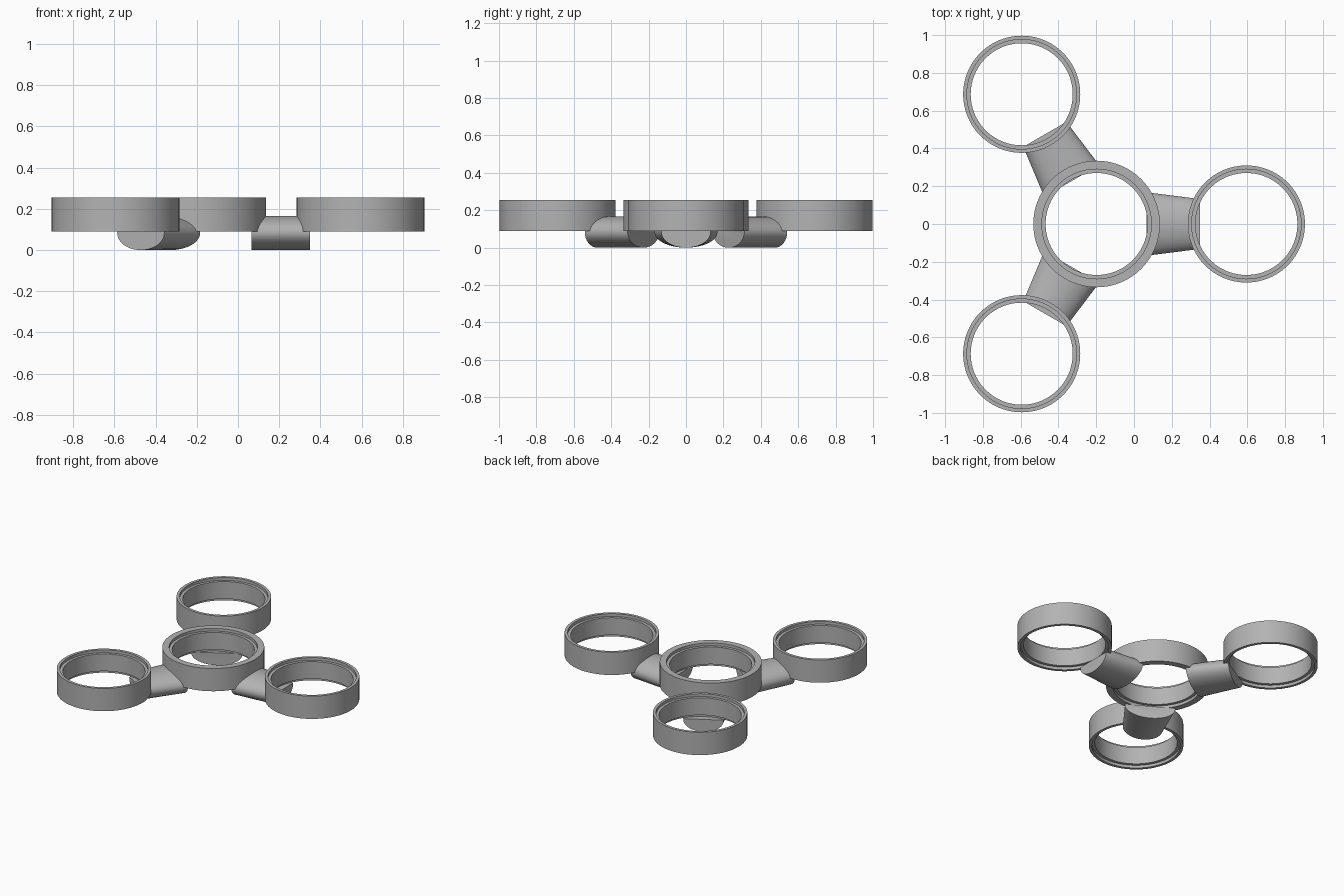
import bpy, bmesh
from math import cos, sin, pi, radians

cube = bpy.data.objects.get("Cube")
if cube:
    bpy.data.objects.remove(cube, do_unlink=True)

HUB_X, REACH = -0.198, 0.793       # hub position, hub to outer ring distance
Z0, Z1, STEP = 0.09, 0.255, 0.02   # ring bottom, ring top, seat depth
BORE, SEAT = 0.27, 0.29            # inner radii
SEG = 96

grey = bpy.data.materials.new("plain grey")
grey.use_nodes = True
colour = (0.45, 0.45, 0.45, 1)
grey.diffuse_color = colour
grey.node_tree.nodes["Principled BSDF"].inputs["Base Color"].default_value = colour


def sweep(name, sections, closed):
    """Skin a list of point loops into a mesh, joined end to end or capped."""
    bm = bmesh.new()
    loops = [[bm.verts.new(p) for p in s] for s in sections]
    n = len(loops[0])
    pairs = list(zip(loops, loops[1:])) + ([(loops[-1], loops[0])] if closed else [])
    for a, b in pairs:
        for i in range(n):
            j = (i + 1) % n
            bm.faces.new((a[i], a[j], b[j], b[i]))
    if not closed:
        bm.faces.new(loops[0])
        bm.faces.new(loops[-1])
    bmesh.ops.recalc_face_normals(bm, faces=bm.faces)
    mesh = bpy.data.meshes.new(name)
    bm.to_mesh(mesh)
    bm.free()
    mesh.materials.append(grey)
    obj = bpy.data.objects.new(name, mesh)
    bpy.context.collection.objects.link(obj)
    return obj


def smooth(obj):
    bpy.ops.object.select_all(action='DESELECT')
    obj.select_set(True)
    bpy.context.view_layer.objects.active = obj
    bpy.ops.object.shade_smooth_by_angle(angle=radians(30))


def circle(r, z):
    return [(r * cos(2 * pi * i / SEG), r * sin(2 * pi * i / SEG), z) for i in range(SEG)]


def ring(name, x, y, radius):
    # Turned profile with a shallow seat at each end of the bore
    profile = [(radius, Z0), (radius, Z1), (SEAT, Z1), (SEAT, Z1 - STEP),
               (BORE, Z1 - STEP), (BORE, Z0 + STEP), (SEAT, Z0 + STEP), (SEAT, Z0)]
    obj = sweep(name, [circle(r, z) for r, z in profile], True)
    obj.location = (x, y, 0)
    smooth(obj)


def ellipse(x, half_width):
    h = 0.083
    return [(x, half_width * cos(2 * pi * i / SEG), h + h * sin(2 * pi * i / SEG))
            for i in range(SEG)]


def arm(name, angle):
    # Tapered oval strut, cleared where it would enter the two bores
    obj = sweep(name, [ellipse(0.263, 0.168), ellipse(0.548, 0.132)], False)
    bpy.context.view_layer.objects.active = obj
    for x in (0, REACH):
        cutter = sweep("bore_cutter", [circle(SEAT, Z0), circle(SEAT, Z1)], False)
        cutter.location.x = x
        cutter.hide_render = True
        bpy.context.view_layer.update()
        mod = obj.modifiers.new("bore", 'BOOLEAN')
        mod.operation, mod.solver, mod.object = 'DIFFERENCE', 'EXACT', cutter
        bpy.ops.object.modifier_apply(modifier=mod.name)
        bpy.data.objects.remove(cutter, do_unlink=True)
    obj.location.x = HUB_X
    obj.rotation_euler.z = angle
    smooth(obj)


# Hub, then three arms with an outer ring each
ring("hub_ring", HUB_X, 0, 0.335)
for side, degrees in (("left", 0), ("back_right", 120), ("front_right", 240)):
    a = radians(degrees)
    arm(side + "_arm", a)
    ring(side + "_ring", HUB_X + REACH * cos(a), REACH * sin(a), 0.31)
